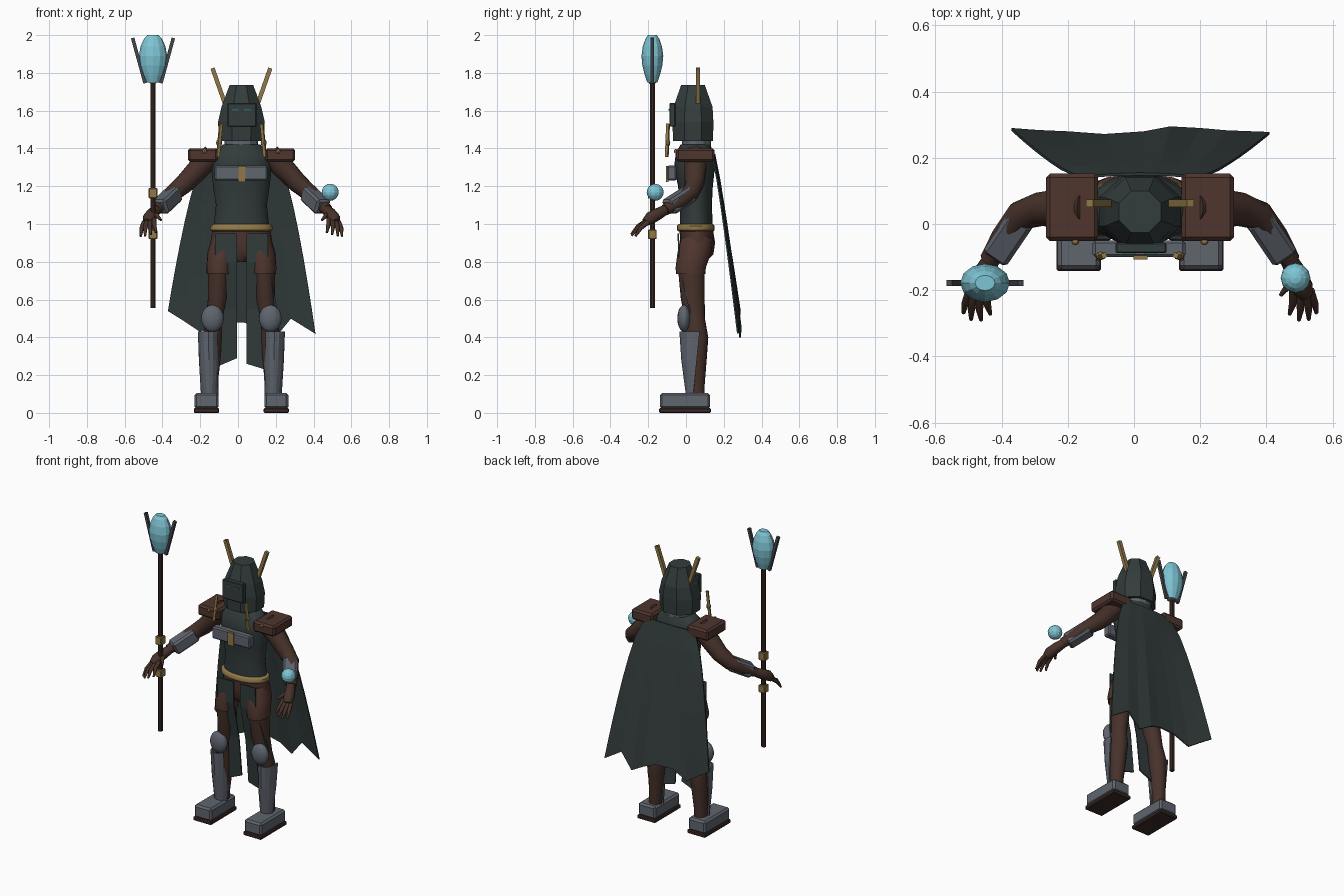
import bpy, bmesh
from math import sin, cos, pi, radians
from mathutils import Vector, Matrix

if "Cube" in bpy.data.objects:
    bpy.data.objects.remove(bpy.data.objects["Cube"])

C = 0.018  # body centre line in x


def material(name, r, g, b):
    m = bpy.data.materials.new(name)
    m.use_nodes = True
    m.diffuse_color = (r, g, b, 1)
    bsdf = next(n for n in m.node_tree.nodes if n.type == 'BSDF_PRINCIPLED')
    bsdf.inputs["Base Color"].default_value = (r, g, b, 1)
    return m


GREEN = material("dark_green_cloth", .033, .046, .045)
BROWN = material("brown_leather", .078, .036, .027)
SKIN = material("dark_brown_skin", .062, .031, .023)
WOOD = material("dark_wood", .045, .023, .018)
STEEL = material("steel_grey", .115, .128, .155)
IRON = material("dark_iron", .055, .062, .072)
GOLD = material("gold", .28, .19, .065)
CYAN = material("cyan_crystal", .21, .56, .66)
TEAL = material("teal_eye", .03, .13, .15)


def finish(name, bm, mat, smooth=False):
    bmesh.ops.recalc_face_normals(bm, faces=bm.faces)
    me = bpy.data.meshes.new(name)
    bm.to_mesh(me)
    bm.free()
    me.materials.append(mat)
    ob = bpy.data.objects.new(name, me)
    bpy.context.collection.objects.link(ob)
    if smooth:
        bpy.ops.object.select_all(action='DESELECT')
        ob.select_set(True)
        bpy.context.view_layer.objects.active = ob
        bpy.ops.object.shade_smooth_by_angle(angle=radians(50))
    return ob


def skin_rings(name, rings, mat, smooth, closed=True):
    bm = bmesh.new()
    loops = [[bm.verts.new(p) for p in ring] for ring in rings]
    n = len(loops[0])
    for a, b in zip(loops, loops[1:]):
        for i in range(n if closed else n - 1):
            j = (i + 1) % n
            bm.faces.new((a[i], a[j], b[j], b[i]))
    if closed:
        bm.faces.new(loops[0])
        bm.faces.new(loops[-1])
    return finish(name, bm, mat, smooth)


def loft(name, rows, mat, n=20, smooth=True, turn=0):
    # rows: z, centre x, centre y, radius x, radius y
    rings = [[(x + rx * cos(2 * pi * (i + turn) / n), y + ry * sin(2 * pi * (i + turn) / n), z)
              for i in range(n)] for z, x, y, rx, ry in rows]
    return skin_rings(name, rings, mat, smooth)


def tube(name, pts, mat, n=12, smooth=True):
    # pts: x, y, z, radius
    P = [Vector(p[:3]) for p in pts]
    rings = []
    for k, p in enumerate(pts):
        d = P[min(k + 1, len(P) - 1)] - P[max(k - 1, 0)]
        q = d.to_track_quat('Z', 'Y')
        rings.append([P[k] + q @ Vector((p[3] * cos(2 * pi * (i + .5) / n), p[3] * sin(2 * pi * (i + .5) / n), 0))
                      for i in range(n)])
    return skin_rings(name, rings, mat, smooth)


def box(name, centre, size, mat, bevel=0, rot=None):
    bm = bmesh.new()
    bmesh.ops.create_cube(bm, size=1, matrix=Matrix.Diagonal((*size, 1)))
    if bevel:
        bmesh.ops.bevel(bm, geom=bm.edges[:], offset=bevel, segments=1, affect='EDGES')
    if rot:
        bm.transform(rot.to_matrix().to_4x4())
    bm.transform(Matrix.Translation(centre))
    return finish(name, bm, mat)


def ball(name, centre, radii, mat, seg=12, smooth=False):
    bm = bmesh.new()
    bmesh.ops.create_uvsphere(bm, u_segments=seg, v_segments=seg // 2 + 2, radius=1,
                              matrix=Matrix.Translation(centre) @ Matrix.Diagonal((*radii, 1)))
    return finish(name, bm, mat, smooth)


# Torso, hips, belt and neck
loft("torso", [(.96, C, .055, .15, .088), (1.1, C, .052, .135, .085), (1.2, C, .05, .15, .092),
               (1.3, C, .045, .16, .108), (1.37, C, .045, .155, .1), (1.42, C, .05, .1, .08)], GREEN, 24)
loft("hips", [(.99, C, .052, .15, .088), (.9, C, .062, .165, .092), (.84, C, .06, .15, .085),
              (.8, C, .055, .08, .05)], BROWN)
loft("belt", [(.96, C, .052, .152, .09), (.968, C, .052, .165, .1), (.99, C, .052, .165, .1),
              (1, C, .052, .152, .09)], GOLD, 24)
loft("neck_collar", [(1.39, C, .055, .09, .078), (1.46, C, .055, .088, .076)], STEEL, 12, False)
box("chest_plate", (C - .003, -.075, 1.27), (.28, .05, .08), STEEL, .008)
box("chest_buckle", (C + .002, -.1, 1.265), (.042, .014, .085), GOLD)

# Helmet with mask and eye slits
loft("helmet", [(1.44, C, .037, .128, .115), (1.54, C, .037, .134, .117), (1.62, C, .037, .114, .112),
                (1.735, C, .037, .068, .068)], GREEN, 8, False, .5)
box("mask", (C + .003, -.072, 1.578), (.153, .032, .125), GREEN, .004)

# Strips of cloth hanging in front
for name, s, near, far, low in (("right_tabard", -1, .022, .14, .24), ("left_tabard", 1, .027, .19, .21)):
    rows = [(.95, -.045, .14), (.8, -.04, .14), (.55, .015, far), (low, .045, far)]
    rings = [[(C + s * near, y, z + (.05 if z == low else 0)), (C + s * w, y, z)] for z, y, w in rows]
    ob = skin_rings(name, rings, GREEN, False, False)
    ob.modifiers.new("thickness", 'SOLIDIFY').thickness = .008

# Cape: pleated columns ending in a ragged hem (x, y, z of hem)
hem = [(-.37, .29, .54), (-.29, .284, .49), (-.2, .28, .43), (-.09, .272, .48), (.03, .28, .48),
       (.11, .295, .45), (.2, .29, .4), (.28, .283, .5), (.41, .278, .42)]
rings = []
for k in range(8):
    t = k / 7
    ring = []
    for i, (x, y, z) in enumerate(hem):
        u = i / 4 - 1
        top = C + .18 * u
        ring.append((top + (x - top) * t ** .65, .155 - .012 * u * u + (y - .155 + .012 * u * u) * t ** .85,
                     1.37 + (z - 1.37) * t))
    rings.append(ring)
cape = skin_rings("cape", rings, GREEN, False, False)
cape.modifiers.new("thickness", 'SOLIDIFY').thickness = .008

# Paired parts
for side, s in (("right", -1), ("left", 1)):
    def X(o):
        return C + s * o

    # Head ornaments
    tube(side + "_horn", [(X(.088), .063, 1.64, .016), (X(.153), .063, 1.825, .016)], GOLD, 4, False)
    tube(side + "_hanging_rod", [(X(.108), -.095, 1.53, .011), (X(.125), -.102, 1.355, .011)], GOLD, 4, False)
    ball(side + "_rod_clasp", (X(.118), -.096, 1.43), (.016, .013, .02), GOLD, 8)
    box(side + "_eye", (X(.032), -.089, 1.606), (.036, .006, .008), TEAL)

    # Shoulder pad
    box(side + "_shoulder_pad", (X(.205), .05, 1.365), (.158, .204, .072), BROWN, .012)
    ball(side + "_pad_stud", (X(.195), -.054, 1.385), (.012, .01, .012), GOLD, 8)

    # Arm, cuff and hand
    tube(side + "_arm", [(X(.15), .05, 1.37, .058), (X(.22), .05, 1.3, .06), (X(.3), .045, 1.215, .052),
                         (X(.36), .025, 1.165, .046), (X(.41), -.04, 1.115, .04), (X(.455), -.11, 1.075, .03)],
         SKIN, 16)
    aim = Vector((s * .085, -.125, -.08))
    box(side + "_cuff", (X(.392), -.035, 1.125), (.085, .085, .165), STEEL, .012, aim.to_track_quat('Z', 'Y'))
    tube(side + "_palm", [(X(.445), -.1, 1.08, .026), (X(.47), -.145, 1.055, .032), (X(.49), -.19, 1.03, .034),
                          (X(.5), -.215, 1.01, .022)], SKIN, 10)
    fingers = [(.462, -.2, 1.025, .452, -.272, .955), (.482, -.21, 1.015, .48, -.29, .945),
               (.5, -.21, 1.01, .51, -.288, .937), (.515, -.2, 1.01, .533, -.268, .935),
               (.46, -.15, 1.055, .425, -.215, 1.02)]
    for a, b, c, d, e, f in fingers:
        tube(side + "_finger", [(X(a), b, c, .013), (X((a + d) / 2 + .004), (b + e) / 2 - .006, (c + f) / 2 + .006, .012),
                                (X(d), e, f, .006)], SKIN, 8)

    # Leg, knee pad and open-backed greave
    loft(side + "_thigh", [(.93, X(.075), .06, .08, .085), (.85, X(.102), .045, .078, .09),
                           (.77, X(.117), .025, .068, .08), (.735, X(.118), .025, .066, .078)], BROWN)
    loft(side + "_leg", [(.76, X(.118), .028, .06, .07), (.6, X(.125), .036, .053, .063),
                         (.5, X(.142), .048, .046, .052), (.4, X(.153), .058, .055, .06),
                         (.3, X(.158), .056, .05, .055), (.15, X(.166), .056, .04, .043),
                         (.07, X(.168), .056, .04, .043)], SKIN)
    ball(side + "_knee_pad", (X(.153), -.01, .5), (.06, .036, .072), STEEL, 16, True)
    rings = []
    for z, o, cy, rx, ry, arc in ((.43, .175, .045, .056, .08, 110), (.28, .172, .045, .054, .07, 100),
                                  (.09, .168, .05, .047, .05, 75)):
        rings.append([(X(o + rx * sin(radians(arc * k / 4))), cy - ry * cos(radians(arc * k / 4)), z)
                      for k in range(-4, 5)])
    greave = skin_rings(side + "_greave", rings, STEEL, False, False)
    greave.modifiers.new("thickness", 'SOLIDIFY').thickness = .008

    # Boot and sole
    box(side + "_boot", (X(.185), -.005, .063), (.128, .266, .085), STEEL, .012)
    box(side + "_sole", (X(.185), -.005, .0125), (.134, .274, .025), WOOD, .005)

    # Staff prong
    tube(side + "_staff_prong", [(-.45 + s * .042, -.178, 1.745, .013), (-.45 + s * .108, -.178, 1.985, .013)],
         IRON, 4, False)

# Orb above the left hand
ball("hand_orb", (.488, -.163, 1.168), (.045, .045, .045), CYAN)

# Staff
tube("staff_shaft", [(-.45, -.178, .555, .015), (-.45, -.178, 1.77, .015)], WOOD, 8, False)
for z, w, h in ((.945, .046, .05), (1.163, .046, .055), (1.752, .036, .02)):
    box("staff_collar", (-.45, -.178, z), (w, w, h), GOLD, .004)
loft("staff_crystal", [(z, -.45, -.178, r, r * .77) for z, r in
                       ((1.75, .035), (1.79, .053), (1.84, .069), (1.89, .075), (1.94, .066), (1.98, .048), (2, .03))],
     CYAN, 12, False)
